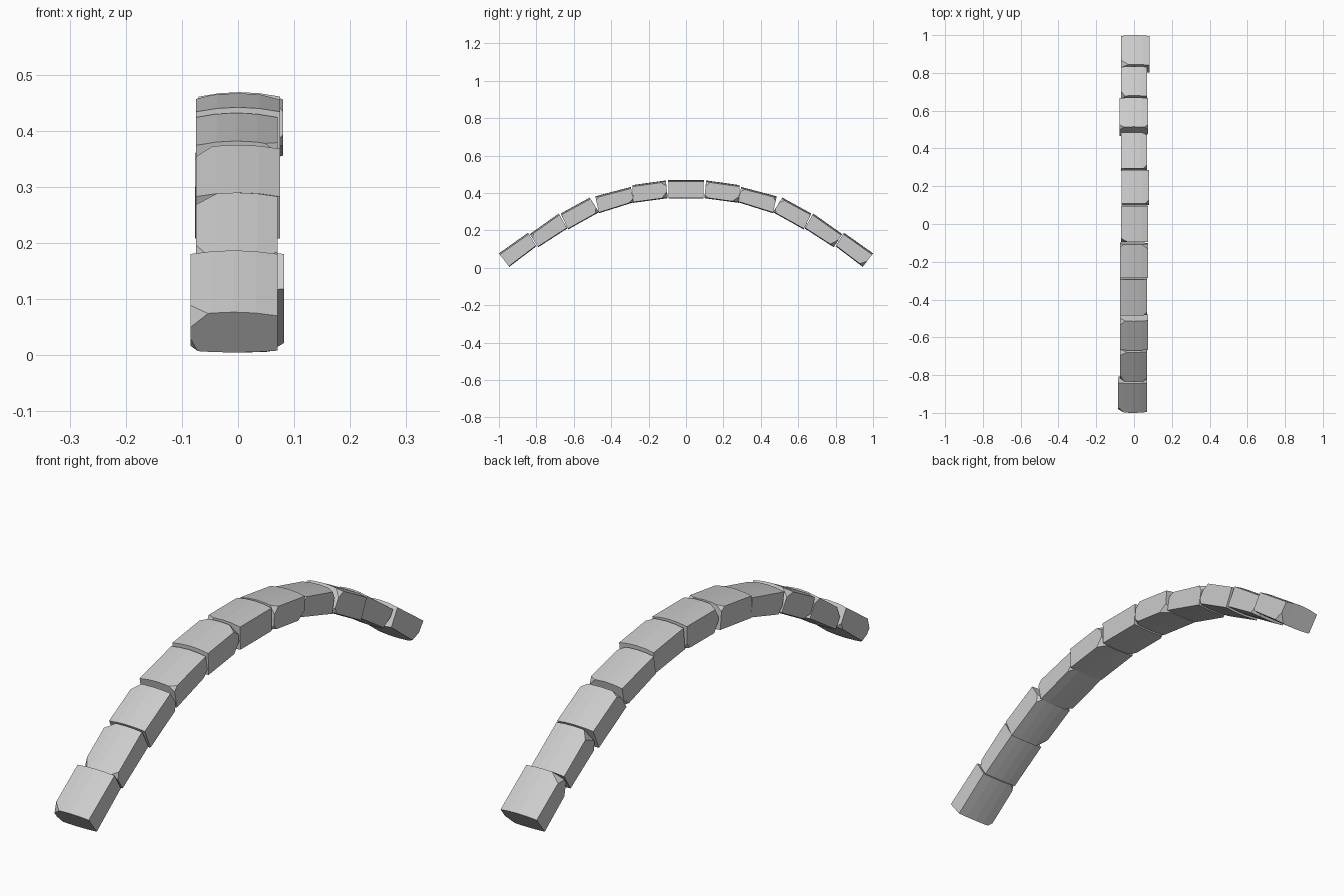
import bpy, bmesh, random
from mathutils import Vector

if "Cube" in bpy.data.objects:
    bpy.data.objects.remove(bpy.data.objects["Cube"])
random.seed(4)

stone_mat = bpy.data.materials.new("grey_stone")
stone_mat.use_nodes = True
grey = (0.6, 0.6, 0.6, 1)
stone_mat.diffuse_color = grey
stone_mat.node_tree.nodes["Principled BSDF"].inputs["Base Color"].default_value = grey

# Side outline (y, z) of half the arch: top front, top back, bottom back, bottom front
HALF = [
    [(-1.0, .077), (-.845, .187), (-.80, .115), (-.945, .005)],
    [(-.835, .18), (-.68, .29), (-.635, .21), (-.79, .11)],
    [(-.67, .29), (-.515, .375), (-.465, .297), (-.63, .205)],
    [(-.485, .382), (-.295, .432), (-.28, .35), (-.465, .292)],
    [(-.287, .442), (-.108, .467), (-.098, .372), (-.283, .347)],
]
KEYSTONE = [(-.095, .469), (.095, .469), (.093, .37), (-.093, .37)]
mirrored = [[(-q[i][0], q[i][1]) for i in (1, 0, 3, 2)] for q in reversed(HALF)]
STONES = HALF + [KEYSTONE] + mirrored

# Sideways extent of each stone, front to back
LEFT = [-.085, -.075, -.075, -.075, -.075, -.07, -.065, -.07, -.077, -.07, -.07]
RIGHT = [.07, .07, .075, .07, .075, .075, .08, .07, .075, .07, .082]


def cut(bm, point, normal):
    """Slice off everything beyond a plane and close the hole."""
    geom = bm.verts[:] + bm.edges[:] + bm.faces[:]
    res = bmesh.ops.bisect_plane(bm, geom=geom, plane_co=point, plane_no=normal,
                                 clear_outer=True)
    rim = [e for e in res["geom_cut"] if isinstance(e, bmesh.types.BMEdge)]
    if rim:
        bmesh.ops.contextual_create(bm, geom=rim)


def build_stone(index, quad, left, right):
    bm = bmesh.new()
    middle = sum((Vector((0, y, z)) for y, z in quad), Vector()) / 4
    up = Vector((0, quad[0][0] + quad[1][0] - quad[2][0] - quad[3][0],
                 quad[0][1] + quad[1][1] - quad[2][1] - quad[3][1])).normalized()
    along = Vector((1, 0, 0)).cross(up) * -1

    # Cross sections, bowed out in the middle of the top and bottom
    rings = []
    for t in (0, .25, .5, .75, 1):
        sag = (2 * t - 1) ** 2
        ring = []
        for k, (y, z) in enumerate(quad):
            drop = -.008 if k < 2 else .004
            co = Vector((left + (right - left) * t, y, z)) + up * drop * sag
            ring.append(bm.verts.new(co))
        rings.append(ring)
    for a, b in zip(rings, rings[1:]):
        for k in range(4):
            n = (k + 1) % 4
            bm.faces.new((a[k], a[n], b[n], b[k]))
    bm.faces.new(rings[0][::-1])
    bm.faces.new(rings[-1])
    bmesh.ops.recalc_face_normals(bm, faces=bm.faces[:])

    # Chipped corners
    corners = [(s, k) for s in (0, -1) for k in range(4)]
    spots = [(rings[s][k].co.copy(), s) for s, k in corners]
    for co, s in random.sample(spots, 3):
        side = Vector((-1 if s == 0 else 1, 0, 0))
        out_y = along * (1 if (co - middle).dot(along) > 0 else -1)
        out_z = up * (1 if (co - middle).dot(up) > 0 else -1)
        normal = (side * random.uniform(.6, 1) + out_y * random.uniform(.5, 1)
                  + out_z * random.uniform(.4, .9)).normalized()
        cut(bm, co - normal * random.uniform(.009, .018), normal)

    bmesh.ops.recalc_face_normals(bm, faces=bm.faces[:])
    mesh = bpy.data.meshes.new(f"arch_stone_{index}")
    bm.to_mesh(mesh)
    bm.free()
    mesh.materials.append(stone_mat)
    bpy.context.collection.objects.link(bpy.data.objects.new(mesh.name, mesh))


for i, (quad, left, right) in enumerate(zip(STONES, LEFT, RIGHT), 1):
    build_stone(i, quad, left, right)
